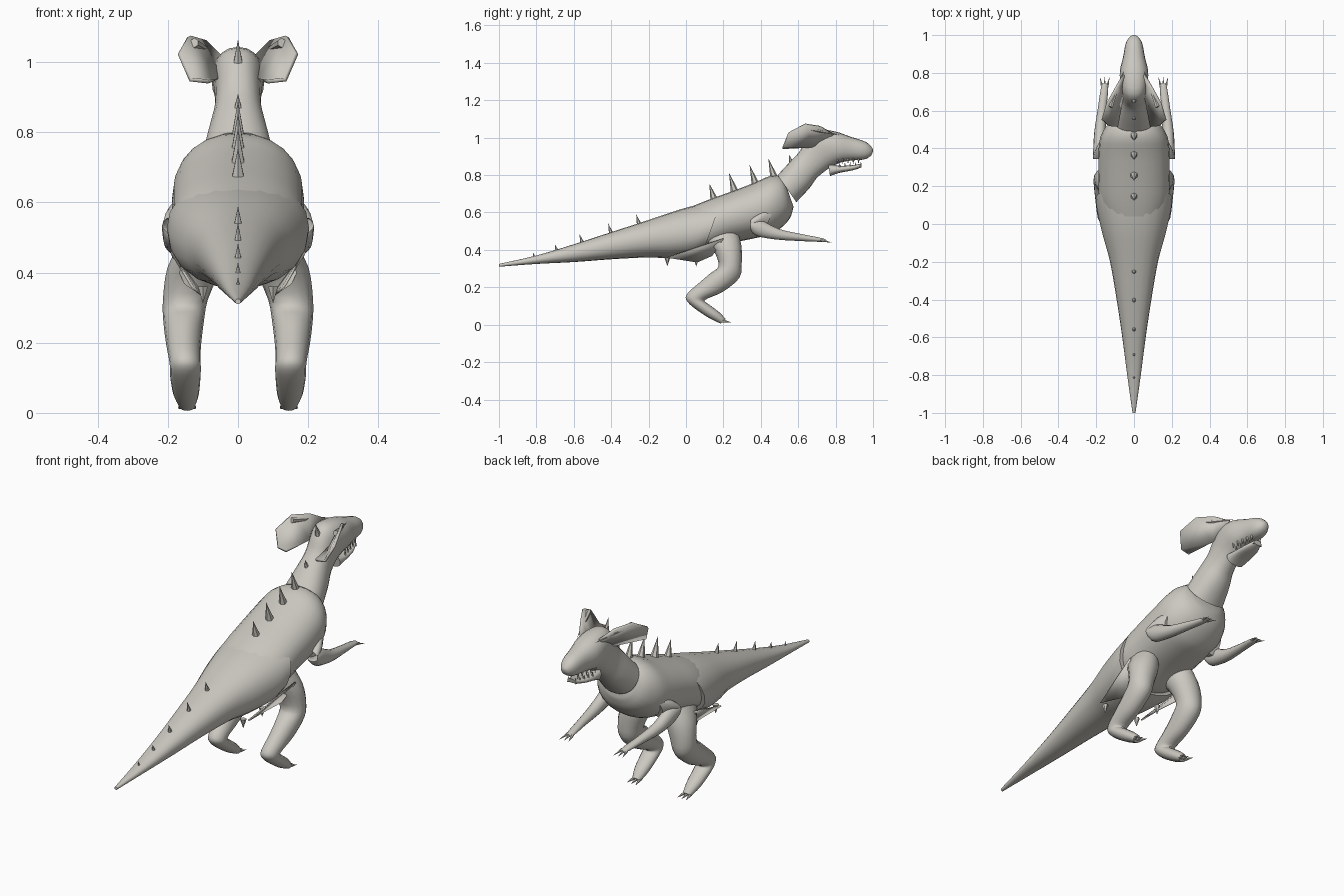
import bpy, bmesh, math
from mathutils import Vector

skin = bpy.data.materials.new("stone_grey")
skin.diffuse_color = (0.60, 0.58, 0.53, 1)


def finish(name, bm, angle=40):
    bmesh.ops.recalc_face_normals(bm, faces=bm.faces)
    me = bpy.data.meshes.new(name)
    bm.to_mesh(me)
    bm.free()
    me.materials.append(skin)
    ob = bpy.data.objects.new(name, me)
    bpy.context.collection.objects.link(ob)
    bpy.ops.object.select_all(action='DESELECT')
    ob.select_set(True)
    bpy.context.view_layer.objects.active = ob
    bpy.ops.object.shade_smooth_by_angle(angle=math.radians(angle))
    return ob


def spline(keys, steps):
    """Catmull-Rom interpolation through tuples."""
    out, n = [], len(keys)
    for i in range(n - 1):
        p = [keys[max(0, min(n - 1, i + k))] for k in (-1, 0, 1, 2)]
        for s in range(steps):
            t = s / steps
            out.append([0.5 * (2 * b + (c - a) * t + (2 * a - 5 * b + 4 * c - d) * t * t
                               + (3 * b - a - 3 * c + d) * t ** 3) for a, b, c, d in zip(*p)])
    return out + [list(keys[-1])]


def loft(name, keys, side=1, segs=20, power=1.0, steps=3):
    """Rings given as x, upper y/z, lower y/z, half width."""
    bm = bmesh.new()
    rings = []
    for x, y1, z1, y2, z2, w in spline(keys, steps):
        ring = []
        for k in range(segs):
            a = math.tau * k / segs
            c, s = math.cos(a), math.sin(a)
            c = math.copysign(abs(c) ** power, c)
            s = math.copysign(abs(s) ** power, s)
            f = (1 + s) / 2
            ring.append(bm.verts.new(((x + w * c) * side, y2 + (y1 - y2) * f, z2 + (z1 - z2) * f)))
        rings.append(ring)
    for a, b in zip(rings, rings[1:]):
        for k in range(segs):
            j = (k + 1) % segs
            bm.faces.new((a[k], a[j], b[j], b[k]))
    bm.faces.new(rings[0])
    bm.faces.new(rings[-1])
    return finish(name, bm)


def cone(name, base, tip, r, segs=6):
    base, tip = Vector(base), Vector(tip)
    d = tip - base
    bm = bmesh.new()
    bmesh.ops.create_cone(bm, cap_ends=True, segments=segs, radius1=r, radius2=0, depth=d.length)
    bmesh.ops.transform(bm, verts=bm.verts, matrix=d.to_track_quat('Z', 'Y').to_matrix().to_4x4())
    bmesh.ops.translate(bm, verts=bm.verts, vec=(base + tip) / 2)
    return finish(name, bm)


def plate(name, pts, faces, side, thick=0.012):
    bm = bmesh.new()
    vs = [bm.verts.new((x * side, y, z)) for x, y, z in pts]
    for f in faces:
        bm.faces.new([vs[i] for i in f])
    ob = finish(name, bm, 30)
    mod = ob.modifiers.new("thickness", 'SOLIDIFY')
    mod.thickness = thick
    mod.offset = 0
    return ob


# Tail shell with a slanted rim over the hips
loft("tail", [
    (0, -1, .325, -1, .31, .008), (0, -.8, .37, -.8, .325, .036),
    (0, -.6, .43, -.6, .335, .062), (0, -.4, .495, -.4, .35, .092),
    (0, -.2, .56, -.2, .36, .127), (0, -.02, .62, -.1, .355, .165),
    (0, .12, .655, .02, .36, .195), (0, .19, .665, .09, .385, .203)], power=.9)

# Torso
loft("torso", [
    (0, 0, .62, .05, .40, .15), (0, .12, .668, .12, .395, .185),
    (0, .25, .715, .24, .435, .188), (0, .36, .757, .38, .465, .188),
    (0, .45, .795, .47, .49, .178), (0, .51, .792, .55, .56, .135),
    (0, .53, .76, .575, .63, .08)], power=.92, segs=24)

# Neck and head
loft("neck_and_head", [
    (0, .49, .80, .59, .655, .102), (0, .55, .865, .66, .73, .084),
    (0, .61, .93, .70, .785, .068), (0, .64, .99, .755, .83, .066),
    (0, .69, 1.04, .79, .85, .072), (0, .79, 1.035, .83, .868, .075),
    (0, .88, 1.005, .885, .878, .058), (0, .96, .978, .95, .883, .044),
    (0, .992, .95, .985, .90, .025), (0, 1.0, .935, .998, .92, .008)], power=.9)

# Lower jaw
loft("lower_jaw", [
    (0, .76, .86, .77, .795, .05), (0, .82, .85, .82, .812, .05),
    (0, .89, .853, .89, .825, .04), (0, .94, .862, .935, .84, .02)], power=.8)

for side, tag in ((1, "right"), (-1, "left")):
    # Teeth on both jaws
    for i in range(5):
        y = .81 + i * .028
        x = (.052 - i * .006) * side
        cone("upper_tooth_" + tag, (x * .9, y, .888), (x * .9, y, .858), .007, 5)
        cone("lower_tooth_" + tag, (x * .75, y + .012, .84), (x * .75, y + .012, .872), .006, 5)

    # Ears: open scoops sweeping backwards
    plate("ear_" + tag, [
        (.055, .79, 1.02), (.095, .72, 1.06), (.14, .64, 1.073), (.167, .55, 1.025),
        (.135, .52, .95), (.085, .515, .945), (.06, .67, .95), (.055, .74, .98)],
        [(0, 1, 7), (1, 2, 6, 7), (2, 3, 4, 6), (4, 5, 6)], side)
    cone("ear_ridge_" + tag, (.125 * side, .62, 1.055), (.05 * side, .82, 1.015), .014)

    # Arms
    loft("arm_" + tag, [
        (.14, .47, .62, .42, .50, .035), (.165, .41, .605, .37, .51, .04),
        (.18, .345, .56, .345, .51, .036), (.182, .40, .56, .375, .475, .034),
        (.18, .50, .512, .48, .455, .03), (.168, .62, .485, .61, .447, .023),
        (.157, .71, .467, .71, .443, .02), (.155, .745, .458, .745, .445, .012)],
        side, segs=14)
    for k in (-1, 0, 1):
        cone("finger_claw_" + tag, ((.155 + k * .013) * side, .725, .452),
             ((.155 + k * .026) * side, .78, .438), .008)

    # Legs
    loft("leg_" + tag, [
        (.10, .27, .52, .08, .46, .06), (.125, .295, .43, .145, .40, .076),
        (.15, .298, .33, .175, .315, .064), (.155, .285, .25, .13, .275, .058),
        (.155, .20, .178, .06, .215, .05), (.152, .115, .14, .01, .17, .045),
        (.15, .10, .125, 0, .135, .044), (.15, .12, .11, .04, .092, .043),
        (.148, .18, .065, .12, .038, .036), (.145, .212, .03, .185, .006, .022)],
        side, segs=16)
    for k in (-1, 0, 1):
        cone("toe_claw_" + tag, ((.145 + k * .016) * side, .195, .02),
             ((.145 + k * .026) * side, .245, .012), .009)

    # Hip flaps and small spurs under the rim
    plate("hip_flap_" + tag, [(.19, .20, .46), (.13, -.1, .36), (.10, .06, .335), (.15, .14, .37)],
          [(0, 1, 2, 3)], side, .008)
    for y in (-.1, .055):
        cone("hip_spur_" + tag, (.1 * side, y, .36), (.1 * side, y, .312), .016)

# Spikes from head to tail: y, base z, height, radius
for y, z, h, r in [(.655, 1.0, .065, .014), (.565, .86, .05, .014),
                   (.47, .79, .10, .02), (.37, .755, .10, .02), (.26, .712, .10, .021),
                   (.15, .67, .085, .02), (-.25, .535, .055, .013), (-.4, .487, .055, .012),
                   (-.555, .437, .048, .011), (-.69, .395, .035, .009), (-.81, .36, .027, .007)]:
    cone("back_spike", (0, y, z), (0, y - h * .3, z + h), r)
